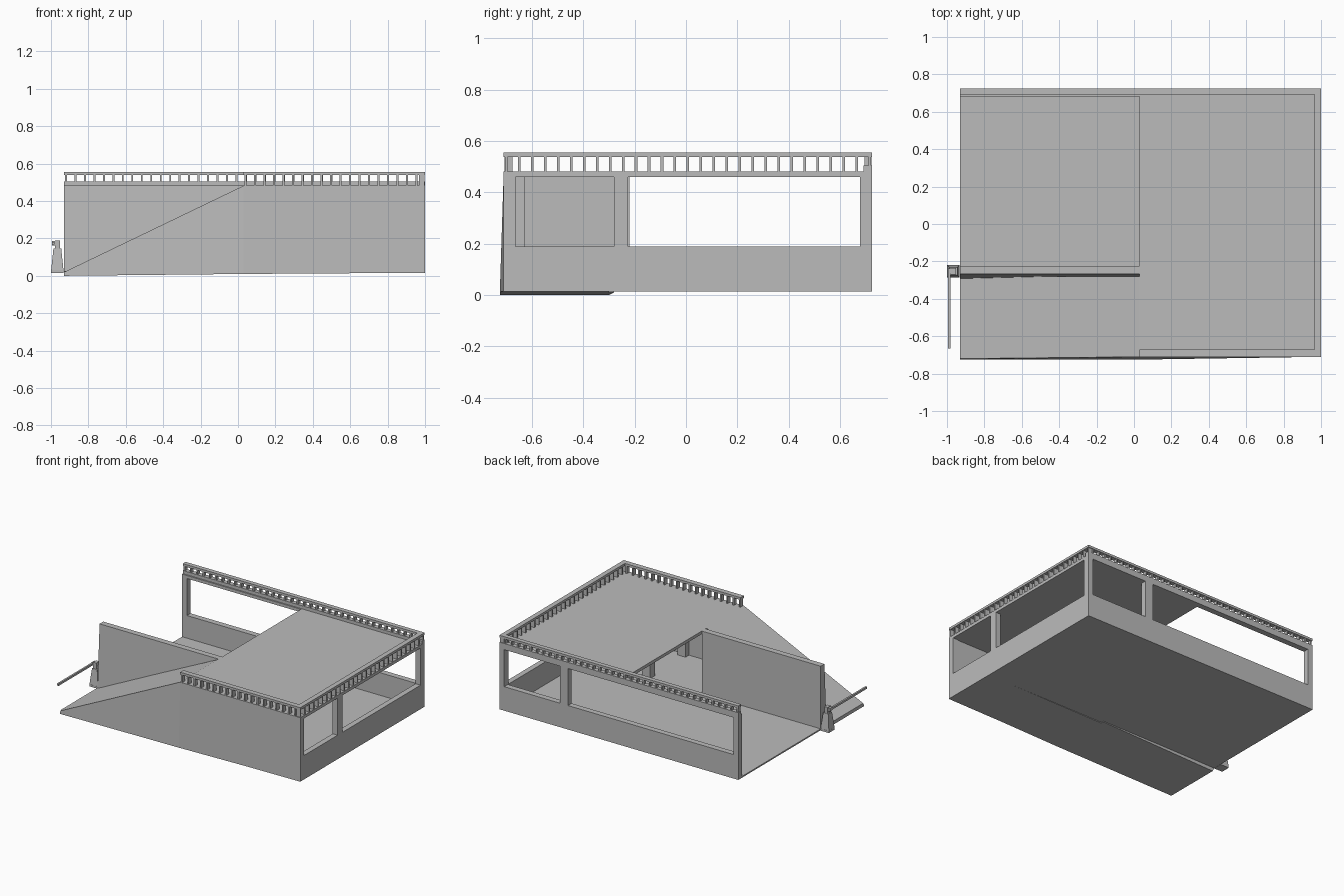
import bpy

cube = bpy.data.objects.get("Cube")
if cube:
    bpy.data.objects.remove(cube, do_unlink=True)

concrete = bpy.data.materials.new("grey_concrete")
concrete.use_nodes = True
concrete.diffuse_color = (0.5, 0.5, 0.5, 1)
concrete.node_tree.nodes["Principled BSDF"].inputs["Base Color"].default_value = (0.5, 0.5, 0.5, 1)


def prism(name, loop_a, loop_b):
    """Closed solid between two matching loops of points."""
    n = len(loop_a)
    faces = [list(range(n)), list(range(2 * n - 1, n - 1, -1))]
    for i in range(n):
        j = (i + 1) % n
        faces.append([j, i, n + i, n + j])
    return build(name, loop_a + loop_b, faces)


def build(name, verts, faces):
    mesh = bpy.data.meshes.new(name)
    mesh.from_pydata(verts, [], faces)
    mesh.materials.append(concrete)
    obj = bpy.data.objects.new(name, mesh)
    bpy.context.collection.objects.link(obj)
    # Make all normals point outwards
    import bmesh
    bm = bmesh.new()
    bm.from_mesh(mesh)
    bmesh.ops.recalc_face_normals(bm, faces=bm.faces)
    bm.to_mesh(mesh)
    bm.free()
    return obj


def box(name, x, y, z):
    def ring(h):
        return [(x[0], y[0], h), (x[1], y[0], h), (x[1], y[1], h), (x[0], y[1], h)]
    return prism(name, ring(z[0]), ring(z[1]))


# Main levels
LEFT, RIGHT, FRONT, BACK = -0.93, 1.0, -0.71, 0.725
BASE, FLOOR, SILL, SOFFIT, DECK = 0.015, 0.025, 0.19, 0.46, 0.482
EDGE = 0.03      # where the ramp meets the deck

# Ground floor and upper deck
box("ground_floor", (LEFT, RIGHT), (FRONT, BACK), (BASE, FLOOR))
box("upper_deck", (EDGE, RIGHT), (FRONT, BACK), (SOFFIT, DECK))

# Side wall with two openings
wall_x = (0.96, RIGHT)
box("side_wall_parapet", wall_x, (FRONT, BACK), (BASE, SILL))
box("side_wall_lintel", wall_x, (FRONT, BACK), (SOFFIT, DECK))
for i, span in enumerate([(FRONT, -0.665), (-0.28, -0.225), (0.677, BACK)]):
    box(f"side_wall_pier_{i}", wall_x, span, (SILL, SOFFIT))

# Back wall with two openings
wall_y = (0.683, BACK)
box("back_wall_parapet", (LEFT, RIGHT), wall_y, (BASE, SILL))
box("back_wall_lintel", (LEFT, RIGHT), wall_y, (SOFFIT, DECK))
for i, span in enumerate([(LEFT, -0.89), (0.445, 0.51), (0.96, RIGHT)]):
    box(f"back_wall_pier_{i}", span, wall_y, (SILL, SOFFIT))

# Front wall, leaning slightly out at its foot
prism("front_wall",
      [(EDGE, -0.725, BASE), (RIGHT, FRONT, BASE), (RIGHT, FRONT, DECK), (EDGE, FRONT, DECK)],
      [(EDGE, -0.67, BASE), (RIGHT, -0.67, BASE), (RIGHT, -0.67, DECK), (EDGE, -0.67, DECK)])

# Ramp up to the deck
prism("ramp",
      [(LEFT, -0.725, 0), (EDGE, -0.725, 0.01), (EDGE, FRONT, DECK), (LEFT, -0.72, 0.02)],
      [(LEFT, -0.3, 0), (EDGE, -0.28, 0.01), (EDGE, -0.28, DECK), (LEFT, -0.28, 0.02)])
prism("ramp_footing",
      [(EDGE, -0.725, 0.01), (0.8, FRONT, BASE), (EDGE, -0.725, BASE)],
      [(EDGE, -0.3, 0.01), (0.8, -0.3, BASE), (EDGE, -0.3, BASE)])

# Wall between the ramp and the lower level, battered on the ramp side
section = [(-0.292, BASE), (-0.225, BASE), (-0.225, DECK), (-0.268, DECK)]
prism("ramp_wall", [(LEFT, y, z) for y, z in section], [(EDGE, y, z) for y, z in section])

# Columns below the deck
for name, y in (("inner_column", -0.25), ("front_column", -0.66)):
    box(name, (0.445, 0.51), (y - 0.03, y + 0.03), (FLOOR, SOFFIT))


# Railings: a handrail on evenly spaced upright plates
def railing(name, axis, start, end, across, foot):
    def part(label, along, z, inset=0.0):
        wide = (across[0] + inset, across[1] - inset)
        x, y = (along, wide) if axis == "x" else (wide, along)
        box(f"{name}_{label}", x, y, z)
    part("handrail", (start, end), (0.538, 0.555))
    count = round((end - start) / 0.0515)
    step = (end - start - 0.02) / count
    for i in range(count + 1):
        middle = start + 0.01 + i * step
        part(f"baluster_{i}", (middle - 0.005, middle + 0.005), (foot, 0.54), 0.003)


railing("front_railing", "x", EDGE, 0.965, (FRONT, -0.672), DECK)
railing("side_railing", "y", FRONT, BACK, (0.964, RIGHT), DECK)
railing("back_railing", "x", LEFT, 0.965, (0.692, BACK), 0.5)
box("back_railing_kerb", (LEFT, RIGHT), (0.692, BACK), (DECK, 0.505))

# Entrance barrier: tapered pedestal, head, pivot and arm
gx, gy = -0.966, -0.253


def square(half, z):
    return [(gx + a * half, gy + b * half, z) for a, b in ((-1, -1), (1, -1), (1, 1), (-1, 1))]


box("barrier_foot", (gx - 0.034, gx + 0.034), (gy - 0.034, gy + 0.034), (BASE, 0.03))
prism("barrier_pedestal", square(0.033, 0.03), square(0.021, 0.145))
box("barrier_head", (gx - 0.013, gx + 0.013), (gy - 0.018, gy + 0.018), (0.145, 0.19))
box("barrier_pivot", (-0.994, gx), (-0.268, -0.238), (0.163, 0.185))
box("barrier_arm", (-0.995, -0.982), (-0.665, -0.238), (0.167, 0.182))
